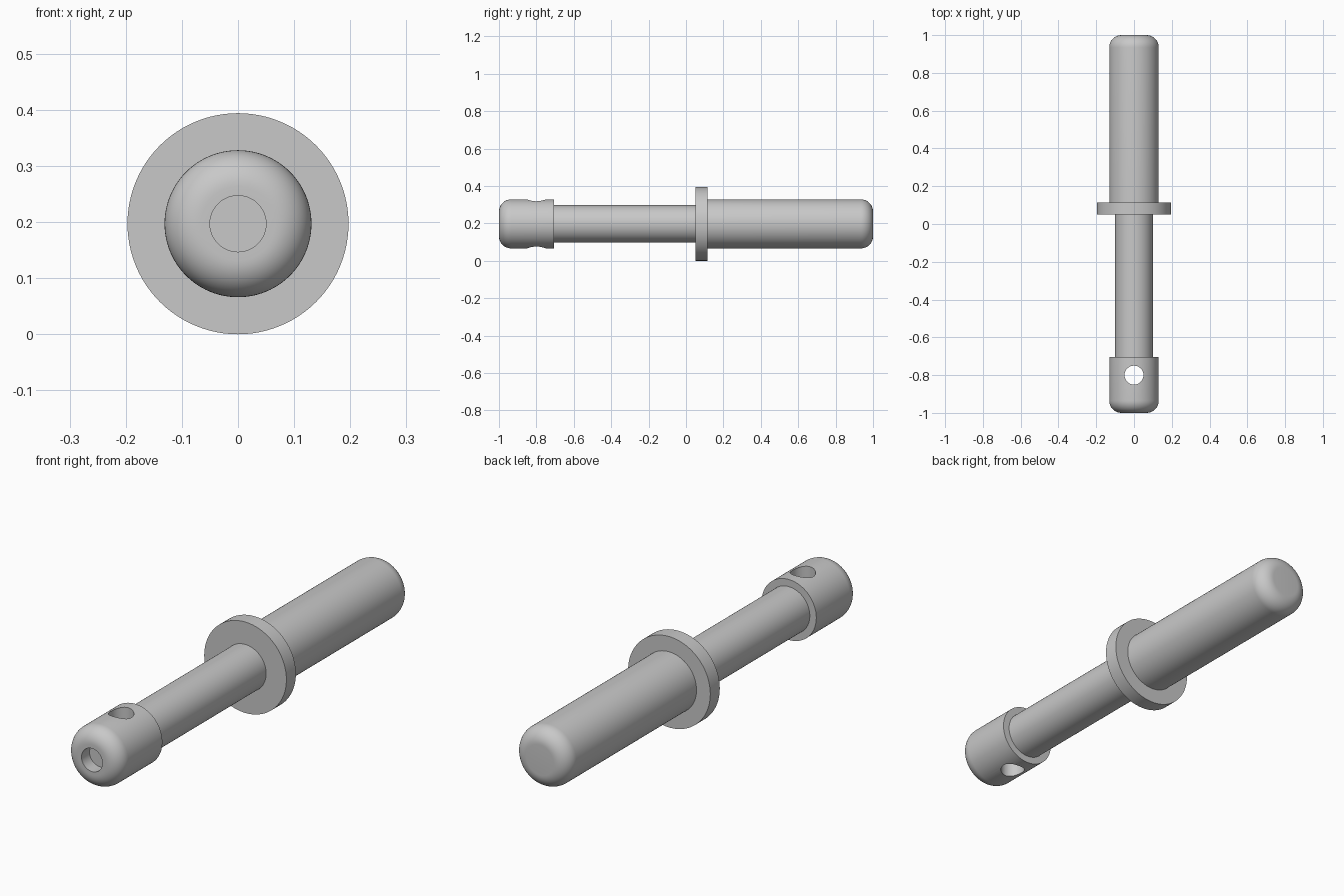
import bpy
import bmesh
from math import pi, sin, cos, radians
from mathutils import Matrix, Vector

cube = bpy.data.objects.get("Cube")
if cube:
    bpy.data.objects.remove(cube, do_unlink=True)

AXIS_Z = 0.197      # height of the pin's centre line
BODY_R = 0.131      # radius of head and grip
FILLET = 0.065      # rounding at both ends
HOLE_R = 0.05
SEGMENTS = 96

steel = bpy.data.materials.new("grey_steel")
steel.use_nodes = True
colour = (0.58, 0.58, 0.58, 1)
steel.diffuse_color = colour
steel.node_tree.nodes["Principled BSDF"].inputs["Base Color"].default_value = colour


def rounded_end(y, direction, steps=12):
    """Quarter-round (radius, y) points from the flat end out to the full radius."""
    angles = [pi / 2 * i / steps for i in range(steps + 1)]
    return [(BODY_R - FILLET + FILLET * sin(a),
             y + direction * FILLET * (1 - cos(a))) for a in angles]


def lathe(name, profile):
    """Spin a (radius, y) profile around the pin's axis."""
    bm = bmesh.new()
    verts = [bm.verts.new((r, y, 0)) for r, y in profile]
    edges = [bm.edges.new(pair) for pair in zip(verts, verts[1:])]
    bmesh.ops.spin(bm, geom=verts + edges, cent=(0, 0, 0), axis=(0, 1, 0),
                   angle=2 * pi, steps=SEGMENTS, use_merge=True)
    bmesh.ops.remove_doubles(bm, verts=bm.verts, dist=1e-5)
    bmesh.ops.recalc_face_normals(bm, faces=bm.faces)
    mesh = bpy.data.meshes.new(name)
    bm.to_mesh(mesh)
    bm.free()
    obj = bpy.data.objects.new(name, mesh)
    obj.location.z = AXIS_Z
    mesh.materials.append(steel)
    bpy.context.collection.objects.link(obj)
    return obj


def cylinder(name, radius, start, end):
    return lathe(name, [(0, start), (radius, start), (radius, end), (0, end)])


# Rounded head with a shallow blind hole in its front face
head = lathe("head", [(0, -0.945), (HOLE_R, -0.945), (HOLE_R, -1)]
             + rounded_end(-1, 1) + [(BODY_R, -0.705), (0, -0.705)])

# Vertical cross hole through the head
drill = cylinder("cross_hole_cutter", HOLE_R, -0.3, 0.3)
drill.data.transform(Matrix.Rotation(radians(90), 4, "X"))
drill.location.y = -0.8
drill.hide_render = True
cut = head.modifiers.new("cross_hole", "BOOLEAN")
cut.operation = "DIFFERENCE"
cut.solver = "EXACT"
cut.object = drill
bpy.context.view_layer.objects.active = head
bpy.ops.object.modifier_apply(modifier=cut.name)
bpy.data.objects.remove(drill, do_unlink=True)

# Slim shaft, collar and rounded grip
shaft = cylinder("shaft", 0.1, -0.705, 0.05)
collar = cylinder("collar", AXIS_Z, 0.05, 0.115)
grip = lathe("grip", [(0, 1)] + rounded_end(1, -1) + [(BODY_R, 0.115), (0, 0.115)])

# Smooth curved surfaces, keep machined edges crisp
bpy.ops.object.select_all(action="DESELECT")
for part in (head, shaft, collar, grip):
    part.select_set(True)
bpy.ops.object.shade_smooth_by_angle(angle=radians(30))
